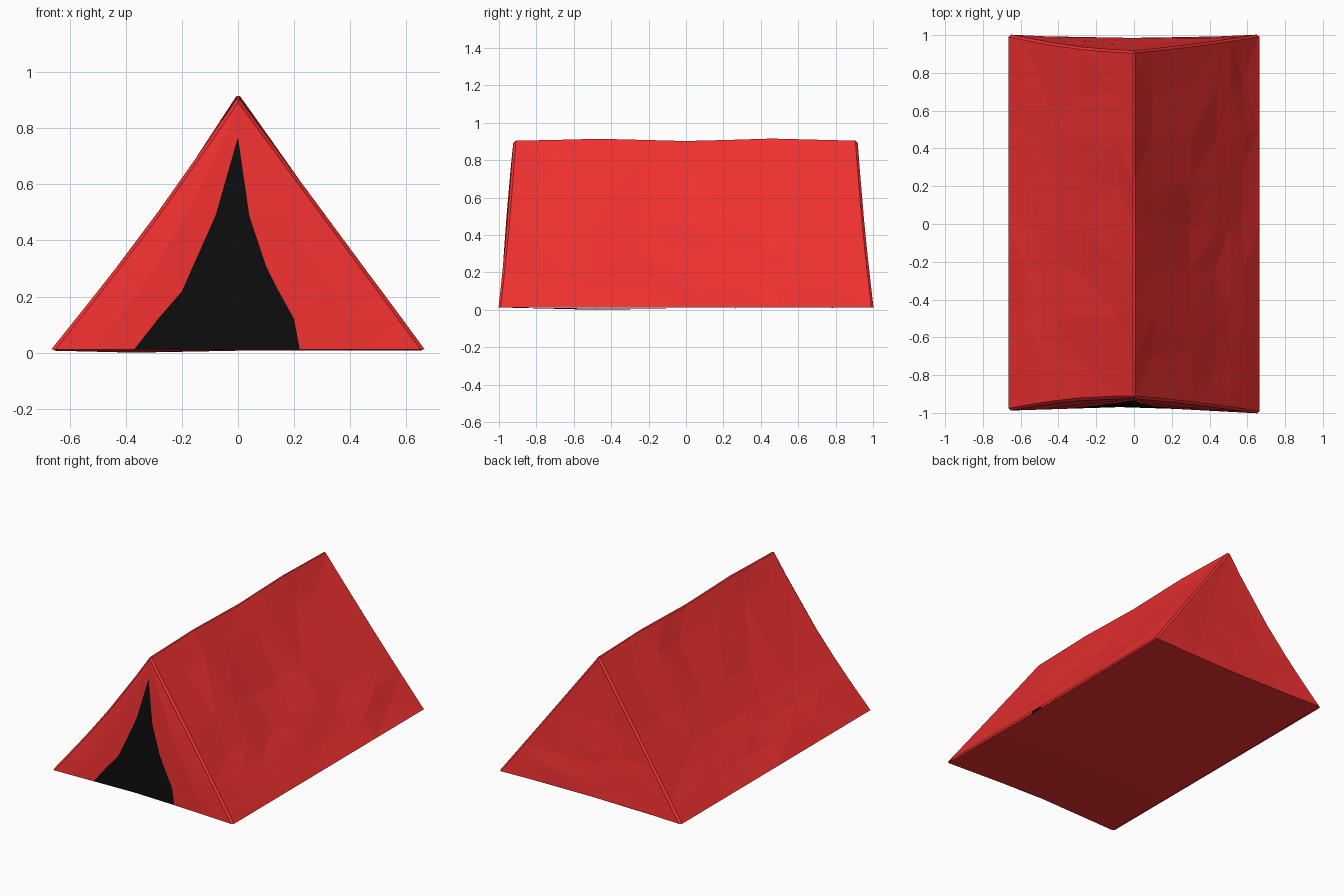
import bpy, bmesh, math, random

if "Cube" in bpy.data.objects:
    bpy.data.objects.remove(bpy.data.objects["Cube"])

random.seed(4)
BASE = 0.012
LEVELS = [0.0, 0.12, 0.23, 0.33, 0.53, 0.84, 1.0]      # height fractions
DOOR_L = [-0.37, -0.285, -0.20, -0.16, -0.08, 0, 0]    # doorway outline per level
DOOR_R = [0.22, 0.20, 0.145, 0.10, 0.04, 0, 0]
COLS = 9


def material(name, col):
    m = bpy.data.materials.new(name)
    m.diffuse_color = (*col, 1)
    m.use_nodes = True
    m.node_tree.nodes["Principled BSDF"].inputs["Base Color"].default_value = m.diffuse_color
    return m


red = material("red_fabric", (0.87, 0.03, 0.03))
black = material("black_interior", (0.004, 0.004, 0.004))


def lerp(a, b, t):
    return a + (b - a) * t


def end_y(front, side, t):
    """Depth of the sloping corner edge at height fraction t."""
    bow = 0.02 * math.sin(math.pi * t) * (1 if side < 0 else 0.3)
    if front:
        return lerp(-0.988 if side < 0 else -1.003, -0.922, t) + bow
    return lerp(1.003, 0.918, t) - bow


def roof_point(side, t, v):
    ridge = 0.918 + 0.006 * math.cos(4 * math.pi * v + math.pi)
    x = side * 0.665 * (1 - t)
    if side < 0:
        x += 0.018 * math.sin(math.pi * t)
    y = lerp(end_y(True, side, t), end_y(False, side, t), v)
    return (x, y, lerp(BASE, ridge, t))


def wall_y(x, t):
    """Front wall, drawn in slightly toward the middle at ground level."""
    side = -1 if x < 0 else 1
    w = min(1, abs(x) / max(0.665 * (1 - t), 0.01))
    mid = lerp(-0.967, -0.922, t ** 1.6)
    return lerp(mid, end_y(True, side, t), w)


def add_grid(bm, rows):
    vs = [[bm.verts.new(p) for p in row] for row in rows]
    for a, b in zip(vs, vs[1:]):
        for i in range(len(a) - 1):
            bm.faces.new((a[i], a[i + 1], b[i + 1], b[i]))


def finish(bm, name, mat, bevel=0):
    bmesh.ops.remove_doubles(bm, verts=bm.verts, dist=0.0005)
    bmesh.ops.triangulate(bm, faces=bm.faces)
    bmesh.ops.recalc_face_normals(bm, faces=bm.faces)
    me = bpy.data.meshes.new(name)
    bm.to_mesh(me)
    bm.free()
    me.materials.append(mat)
    ob = bpy.data.objects.new(name, me)
    bpy.context.collection.objects.link(ob)
    if bevel:
        mod = ob.modifiers.new("soft_seams", 'BEVEL')
        mod.width = bevel
        mod.segments = 1
        mod.limit_method = 'ANGLE'
        mod.angle_limit = math.radians(50)
    return ob


# canopy: two sagging, creased roof sides
bm = bmesh.new()
for side in (-1, 1):
    rows = []
    for i, t in enumerate(LEVELS):
        row = []
        for j in range(COLS):
            v = j / (COLS - 1)
            x, y, z = roof_point(side, t, v)
            if 0 < j < COLS - 1 and 0 < i < len(LEVELS) - 1:
                sag = 0.016 * math.sin(math.pi * t) * math.sin(math.pi * v)
                sag += random.uniform(-0.004, 0.009)
                x -= side * sag * 0.8
                z -= sag * 0.6
                y += random.uniform(-0.05, 0.05)
            row.append((x, y, z))
        rows.append(row)
    add_grid(bm, rows)

# canopy: front flaps either side of the doorway
for side, door in ((-1, DOOR_L), (1, DOOR_R)):
    rows = []
    for t, d in zip(LEVELS, door):
        ex, ey, ez = roof_point(side, t, 0)
        mx = (ex + d) / 2
        bulge = 0.008 * math.sin(math.pi * t)
        rows.append([(ex, ey, ez), (mx, wall_y(mx, t) - bulge, ez),
                     (d, wall_y(d, t), ez)])
    add_grid(bm, rows)

# canopy: back wall
rows = []
for t in LEVELS:
    a, b = roof_point(-1, t, 1), roof_point(1, t, 1)
    row = [a]
    for k in (0.25, 0.5, 0.75):
        dent = 0.012 * math.sin(math.pi * k) * (1 - t) + random.uniform(0, 0.008) * (1 - t)
        row.append((lerp(a[0], b[0], k), lerp(a[1], b[1], k) - dent, a[2]))
    rows.append(row + [b])
add_grid(bm, rows)
finish(bm, "tent_canopy", red, 0.012)

# dark doorway panel
bm = bmesh.new()
rows = []
for t, l, r in list(zip(LEVELS, DOOR_L, DOOR_R))[:6]:
    z = roof_point(1, t, 0)[2]
    rows.append([(x, wall_y(x, t), z) for x in (l, (l + r) / 2, r)])
add_grid(bm, rows)
finish(bm, "doorway", black)

# groundsheet, dipping slightly to the ground
bm = bmesh.new()
rows = []
for x in (-0.655, -0.37, 0, 0.22, 0.655):
    f, b = wall_y(x, 0), 0.985 + 0.012 * abs(x) / 0.655
    zs = (BASE, 0.0 if x == -0.37 else 0.007, 0.007, 0.009, BASE)
    rows.append([(x, lerp(f, b, k / 4), zs[k]) for k in range(5)])
add_grid(bm, rows)
finish(bm, "groundsheet", red)
